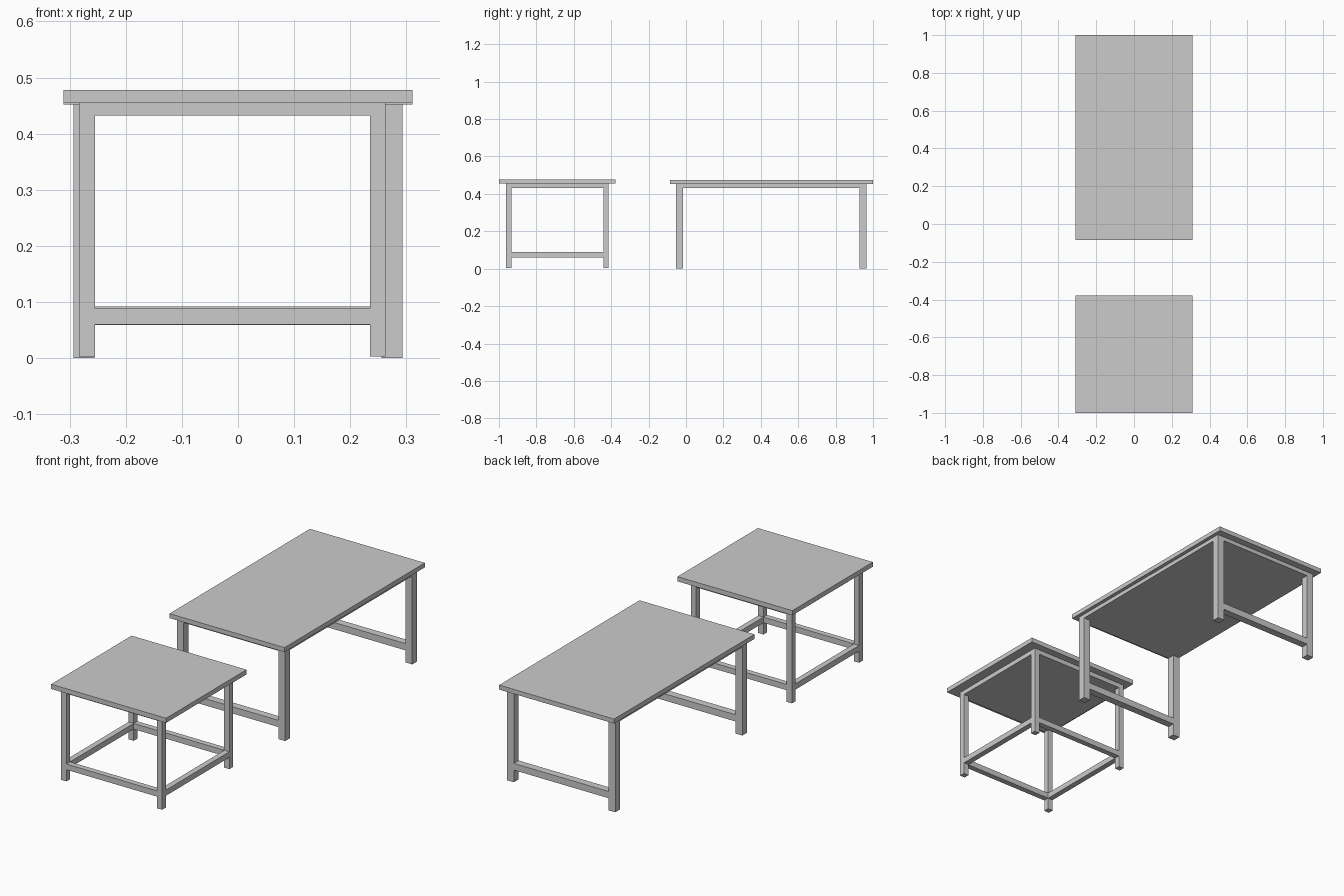
import bpy

if "Cube" in bpy.data.objects:
    bpy.data.objects.remove(bpy.data.objects["Cube"])


def box(name, x, y, z):
    """Box from (min, max) ranges on each axis."""
    bpy.ops.mesh.primitive_cube_add(size=1)
    ob = bpy.context.object
    ob.name = name
    ob.location = [(r[0] + r[1]) / 2 for r in (x, y, z)]
    ob.scale = [r[1] - r[0] for r in (x, y, z)]
    bpy.ops.object.transform_apply(location=True, rotation=False, scale=True)
    return ob


def table(name, top_x, top_y, top_z, leg_x, leg_y, leg, foot_z, frame_z, rail_z, side_rails):
    # overhanging top and the panel under it, flush with the legs
    box(name + "_top", top_x, top_y, top_z)
    box(name + "_under_panel", leg_x, leg_y, (frame_z, top_z[0]))

    # start and end of each leg pair
    xs = [(leg_x[0], leg_x[0] + leg), (leg_x[1] - leg, leg_x[1])]
    ys = [(leg_y[0], leg_y[0] + leg), (leg_y[1] - leg, leg_y[1])]
    inner_x = (xs[0][1], xs[1][0])
    inner_y = (ys[0][1], ys[1][0])

    # four square legs
    for x, side in zip(xs, ("left", "right")):
        for y, end in zip(ys, ("front", "back")):
            box(f"{name}_{end}_{side}_leg", x, y, (foot_z, frame_z))

    # low stretchers between the legs
    for y, end in zip(ys, ("front", "back")):
        box(f"{name}_{end}_stretcher", inner_x, y, rail_z)
    if side_rails:
        for x, side in zip(xs, ("left", "right")):
            box(f"{name}_{side}_stretcher", x, inner_y, rail_z)


# square side table with stretchers all round
table("side_table", (-0.311, 0.311), (-1.0, -0.378), (0.455, 0.478),
      (-0.283, 0.263), (-0.962, -0.414), 0.028, 0.003, 0.432, (0.06, 0.088), True)

# long coffee table with stretchers at the two ends only
table("coffee_table", (-0.311, 0.311), (-0.085, 1.0), (0.452, 0.474),
      (-0.293, 0.293), (-0.054, 0.965), 0.037, 0.0, 0.432, (0.059, 0.092), False)
